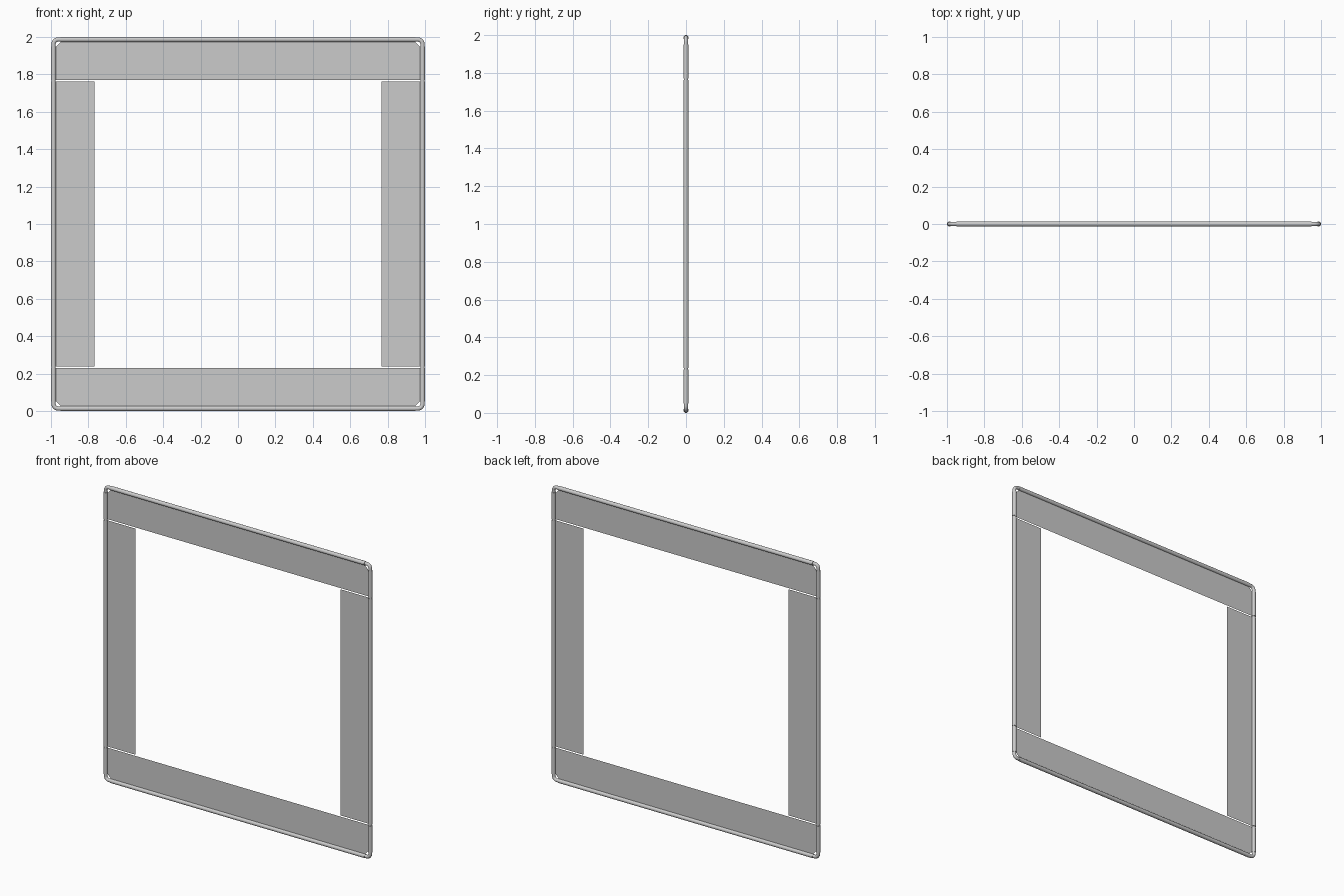
import bpy, bmesh
from math import sin, cos, pi
from mathutils import Vector

if "Cube" in bpy.data.objects:
    bpy.data.objects.remove(bpy.data.objects["Cube"])

R_SLEEVE = 0.0135
R_POLE = 0.0115
C = 1 - R_SLEEVE          # pole centreline distance from the frame middle
EDGE = 1 - 2 * R_SLEEVE + 0.002
CUT = 0.945               # where sleeves stop short of the corners
HEM = 0.766               # inner edge of the fabric bands
GAP = 0.004               # half the slit between neighbouring bands


def finish(name, bm, smooth=False):
    me = bpy.data.meshes.new(name)
    bm.to_mesh(me)
    bm.free()
    ob = bpy.data.objects.new(name, me)
    bpy.context.collection.objects.link(ob)
    ob.location.z = 1
    if smooth:
        bpy.context.view_layer.objects.active = ob
        ob.select_set(True)
        bpy.ops.object.shade_smooth_by_angle()
        ob.select_set(False)
    return ob


def sheet(name, pts):
    bm = bmesh.new()
    bm.faces.new([bm.verts.new((x, 0, z)) for x, z in pts])
    return finish(name, bm)


def sleeve(name, a, b):
    # fabric hem tube running from a to b in the x-z plane
    a, b = Vector((a[0], 0, a[1])), Vector((b[0], 0, b[1]))
    d = b - a
    bm = bmesh.new()
    bmesh.ops.create_cone(bm, cap_ends=True, segments=20, radius1=R_SLEEVE,
                          radius2=R_SLEEVE, depth=d.length)
    rot = Vector((0, 0, 1)).rotation_difference(d).to_matrix()
    bmesh.ops.rotate(bm, verts=bm.verts, matrix=rot)
    bmesh.ops.translate(bm, verts=bm.verts, vec=(a + b) / 2)
    return finish(name, bm, True)


# Rounded-square pole
cr, n = 0.025, 8
path = []
for k, (sx, sz) in enumerate([(1, 1), (-1, 1), (-1, -1), (1, -1)]):
    for i in range(n + 1):
        t = (k + i / n) * pi / 2
        path.append((sx * (C - cr) + cr * cos(t), 0, sz * (C - cr) + cr * sin(t)))
cu = bpy.data.curves.new("pole", 'CURVE')
cu.dimensions = '3D'
cu.bevel_depth = R_POLE
cu.bevel_resolution = 4
sp = cu.splines.new('POLY')
sp.points.add(len(path) - 1)
for p, co in zip(sp.points, path):
    p.co = (*co, 1)
sp.use_cyclic_u = True
sp.use_smooth = True
pole = bpy.data.objects.new("pole", cu)
pole.location.z = 1
bpy.context.collection.objects.link(pole)

# Top and bottom bands with clipped corners, and their sleeves
for tag, s in (("top", 1), ("bottom", -1)):
    sheet(tag + "_band", [(-EDGE, s * (HEM + GAP)), (EDGE, s * (HEM + GAP)),
                          (EDGE, s * CUT), (CUT, s * EDGE),
                          (-CUT, s * EDGE), (-EDGE, s * CUT)])
    sleeve(tag + "_sleeve", (-CUT - 0.005, s * C), (CUT + 0.005, s * C))
    for side, sx in (("left", -1), ("right", 1)):
        sleeve(f"{tag}_{side}_sleeve", (sx * C, s * (HEM + GAP)),
               (sx * C, s * (CUT + 0.005)))

# Side bands and sleeves
for side, s in (("left", -1), ("right", 1)):
    h = HEM - GAP
    sheet(side + "_band", [(s * HEM, -h), (s * EDGE, -h), (s * EDGE, h), (s * HEM, h)])
    sleeve(side + "_sleeve", (s * C, -h), (s * C, h))
